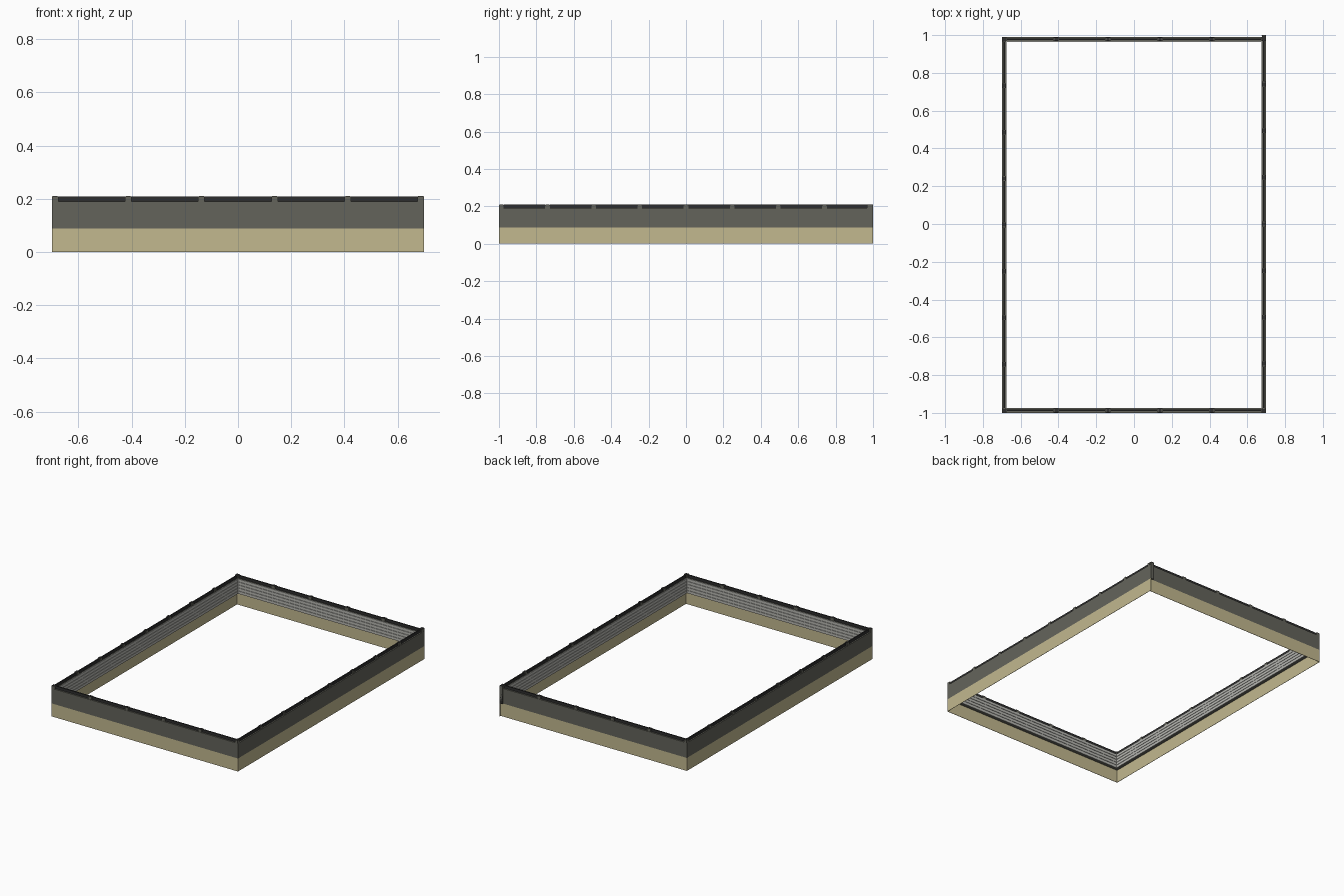
import bpy, bmesh, math
from mathutils import Matrix, Vector

if "Cube" in bpy.data.objects:
    bpy.data.objects.remove(bpy.data.objects["Cube"])


def material(name, rgb):
    m = bpy.data.materials.new(name)
    m.diffuse_color = (*rgb, 1)
    m.use_nodes = True
    m.node_tree.nodes["Principled BSDF"].inputs["Base Color"].default_value = m.diffuse_color
    return m


TAN = material("tan base", (0.54, 0.48, 0.275))
GREY = material("dark grey cladding", (0.127, 0.127, 0.105))
LIGHT = material("light grey planks", (0.47, 0.47, 0.44))
BLACK = material("near black rail", (0.027, 0.027, 0.027))

BASE_TOP, WALL_TOP, TOP, DEPTH = 0.088, 0.19, 0.21, 0.026


def boxes(name, spans, mat, xform):
    """One object made of axis-aligned boxes, placed by a wall transform."""
    bm = bmesh.new()
    for (x0, x1), (y0, y1), (z0, z1) in spans:
        centre = Vector(((x0 + x1) / 2, (y0 + y1) / 2, (z0 + z1) / 2))
        size = Matrix.Diagonal((x1 - x0, y1 - y0, z1 - z0, 1))
        bmesh.ops.create_cube(bm, size=1, matrix=xform @ Matrix.Translation(centre) @ size)
    mesh = bpy.data.meshes.new(name)
    bm.to_mesh(mesh)
    bm.free()
    mesh.materials.append(mat)
    ob = bpy.data.objects.new(name, mesh)
    bpy.context.collection.objects.link(ob)


def wall(name, start, end, panels, angle, offset):
    """Local x runs along the wall, y = 0 is the outer face, +y is inward."""
    xf = Matrix.Translation(offset) @ Matrix.Rotation(math.radians(angle), 4, 'Z')

    # thin skirt flush with the outer face
    boxes(name + "_base_skirt", [((start, end), (0, 0.002), (0, BASE_TOP))], TAN, xf)
    # overhanging upper wall
    boxes(name + "_upper_wall", [((start, end), (0, DEPTH - 0.004), (BASE_TOP, WALL_TOP))], GREY, xf)

    # horizontal planks on the inner face
    rows, gap = 5, 0.002
    h = (WALL_TOP - BASE_TOP) / rows
    boxes(name + "_inner_planks",
          [((start + 0.02, end - 0.02), (DEPTH - 0.004, DEPTH),
            (BASE_TOP + i * h, BASE_TOP + (i + 1) * h - gap)) for i in range(rows)], LIGHT, xf)

    # short posts between rail panels
    a, b = start + 0.0125, end - 0.0125
    xs = [a + (b - a) * i / panels for i in range(panels + 1)]
    boxes(name + "_posts", [((x - 0.0125, x + 0.0125), (0.002, 0.022), (WALL_TOP, TOP - 0.002))
                            for x in xs], GREY, xf)
    # dark clamps capping the posts
    boxes(name + "_post_caps", [((x - 0.009, x + 0.009), (0.003, 0.021), (TOP - 0.002, TOP))
                                for x in xs], BLACK, xf)
    # dark rail panels
    boxes(name + "_rails", [((p + 0.0125, q - 0.0125), (0.009, 0.017), (WALL_TOP, TOP - 0.001))
                            for p, q in zip(xs, xs[1:])], BLACK, xf)


wall("front", -0.70, 0.70, 5, 0, (0, -1.0, 0))
wall("right", -1.00, 1.00, 8, 90, (0.70, 0, 0))
wall("back", -0.70, 0.70, 5, 180, (0, 0.99, 0))
wall("left", -0.99, 1.00, 8, 270, (-0.70, 0, 0))

# dark end plate where the right wall runs past the back wall
boxes("corner_end_plate", [((0.676, 0.698), (0.998, 1.0), (BASE_TOP, TOP))], BLACK, Matrix.Identity(4))
